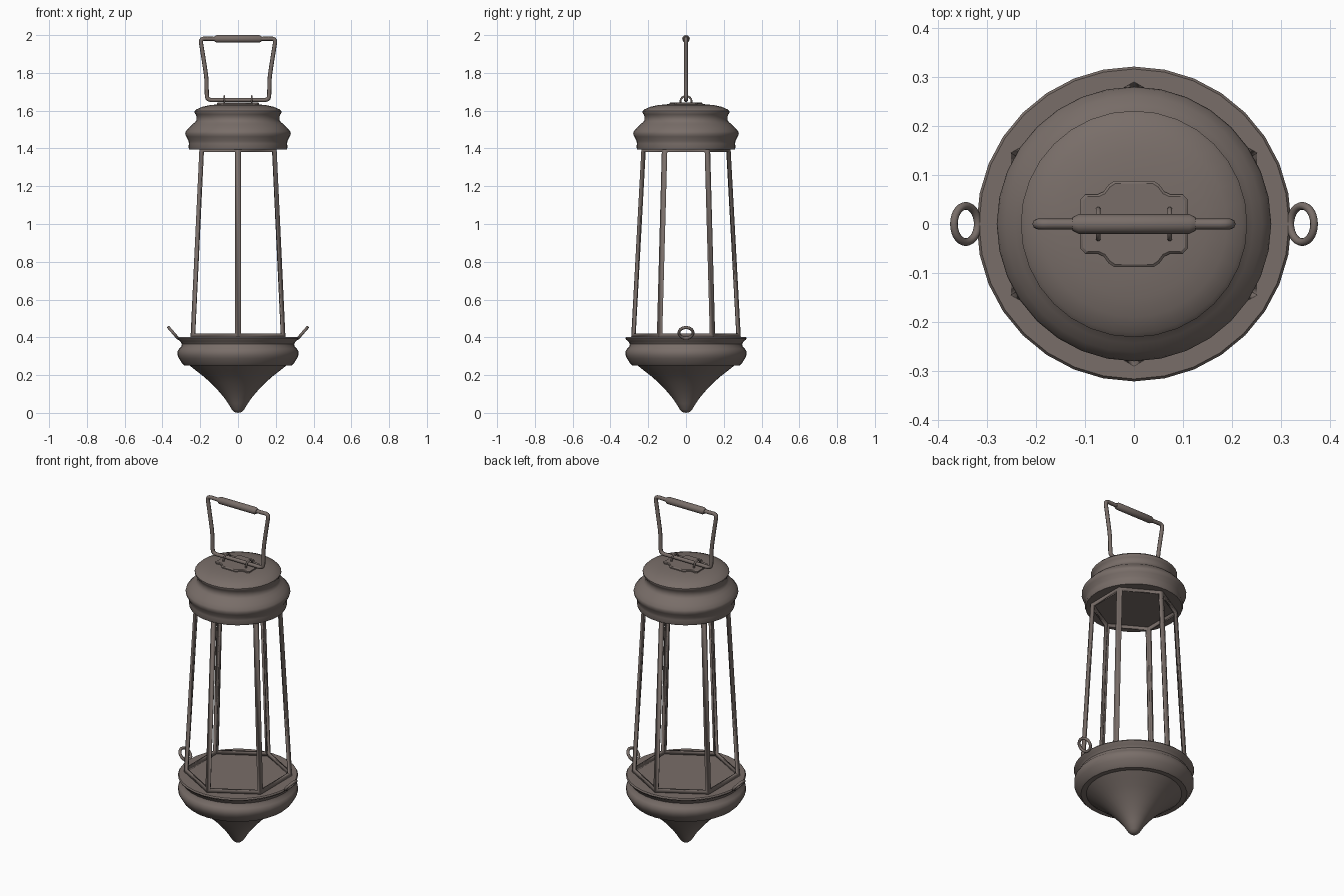
import bpy, bmesh, math
from mathutils import Matrix, Vector

if "Cube" in bpy.data.objects:
    bpy.data.objects.remove(bpy.data.objects["Cube"])

metal = bpy.data.materials.new("brown_grey_metal")
metal.diffuse_color = (0.19, 0.155, 0.14, 1)
metal.use_nodes = True
metal.node_tree.nodes["Principled BSDF"].inputs["Base Color"].default_value = metal.diffuse_color


def finish(name, bm, angle=35):
    mesh = bpy.data.meshes.new(name)
    bm.to_mesh(mesh)
    bm.free()
    mesh.materials.clear()
    mesh.materials.append(metal)
    for p in mesh.polygons:
        p.material_index = 0
    ob = bpy.data.objects.new(name, mesh)
    bpy.context.collection.objects.link(ob)
    bpy.ops.object.select_all(action='DESELECT')
    ob.select_set(True)
    bpy.context.view_layer.objects.active = ob
    bpy.ops.object.shade_smooth_by_angle(angle=math.radians(angle))
    return ob


def lathe_bm(profile, sides):
    """Revolve (radius, z) points around z, first vertex on +y."""
    bm = bmesh.new()
    rings = []
    for r, z in profile:
        rings.append([bm.verts.new((r * math.cos(math.pi / 2 + math.tau * i / sides),
                                    r * math.sin(math.pi / 2 + math.tau * i / sides), z))
                      for i in range(sides)])
    for a, b in zip(rings, rings[1:]):
        for i in range(sides):
            j = (i + 1) % sides
            bm.faces.new((a[i], a[j], b[j], b[i]))
    bmesh.ops.remove_doubles(bm, verts=bm.verts, dist=1e-5)
    return bm


def tube(name, points, radius, cyclic=True):
    """Rounded wire through control points."""
    cu = bpy.data.curves.new(name, 'CURVE')
    cu.dimensions = '3D'
    cu.bevel_depth = radius
    cu.bevel_resolution = 2
    cu.use_fill_caps = True
    sp = cu.splines.new('NURBS')
    sp.points.add(len(points) - 1)
    for p, co in zip(sp.points, points):
        p.co = (*co, 1)
    sp.order_u = 3
    sp.resolution_u = 5
    sp.use_cyclic_u = cyclic
    sp.use_endpoint_u = not cyclic
    tmp = bpy.data.objects.new(name + "_path", cu)
    bpy.context.collection.objects.link(tmp)
    dg = bpy.context.evaluated_depsgraph_get()
    bm = bmesh.new()
    bm.from_mesh(bpy.data.meshes.new_from_object(tmp.evaluated_get(dg)))
    bpy.data.objects.remove(tmp)
    return finish(name, bm, 50)


def ring(name, major, minor, matrix):
    """Torus lying in local xy, placed by a matrix."""
    bm = bmesh.new()
    n, m = 28, 10
    v = [[bm.verts.new(((major + minor * math.cos(math.tau * j / m)) * math.cos(math.tau * i / n),
                        (major + minor * math.cos(math.tau * j / m)) * math.sin(math.tau * i / n),
                        minor * math.sin(math.tau * j / m))) for j in range(m)] for i in range(n)]
    for i in range(n):
        for j in range(m):
            k, l = (i + 1) % n, (j + 1) % m
            bm.faces.new((v[i][j], v[k][j], v[k][l], v[i][l]))
    bm.transform(matrix)
    return finish(name, bm, 60)


# pointed bottom
finish("bottom_point", lathe_bm(
    [(0, 0), (0.018, 0.004), (0.032, 0.017), (0.052, 0.05), (0.075, 0.083), (0.105, 0.118),
     (0.145, 0.16), (0.185, 0.195), (0.22, 0.222), (0.255, 0.25), (0, 0.27)], 32))

# base band
finish("base_band", lathe_bm(
    [(0, 0.25), (0.283, 0.25), (0.296, 0.262), (0.312, 0.288), (0.32, 0.305), (0.32, 0.325),
     (0.312, 0.34), (0.3, 0.352), (0.297, 0.364), (0.304, 0.378), (0.318, 0.388),
     (0.321, 0.395), (0.316, 0.402), (0, 0.402)], 32))

# roof cap
finish("roof_cap", lathe_bm(
    [(0, 1.395), (0.258, 1.395), (0.262, 1.405), (0.26, 1.425), (0.262, 1.44), (0.274, 1.462),
     (0.28, 1.477), (0.277, 1.49), (0.262, 1.508), (0.243, 1.527), (0.228, 1.538),
     (0.22, 1.55), (0.219, 1.566), (0.224, 1.58), (0.231, 1.59), (0.231, 1.597), (0.222, 1.606),
     (0.19, 1.62), (0.15, 1.629), (0.1, 1.634), (0, 1.637)], 32))

# six-sided tapered frame: open panels with posts and rails
bm = lathe_bm([(0.29, 0.402), (0.236, 1.4)], 6)
panels = bm.faces[:]
bmesh.ops.inset_individual(bm, faces=panels, thickness=0.027)
bmesh.ops.delete(bm, geom=panels, context='FACES')
frame = finish("window_frame", bm, 20)
solid = frame.modifiers.new("thickness", 'SOLIDIFY')
solid.thickness = 0.016
solid.offset = -1
solid.use_even_offset = True

# side rings leaning outward
for side, label in ((-1, "left"), (1, "right")):
    ring(label + "_side_ring", 0.037, 0.008,
         Matrix.Translation((side * 0.343, 0, 0.424)) @ Matrix.Rotation(-side * math.radians(49), 4, 'Y'))

# hinge plate on the roof
quarter = [(0.11, 0.05), (0.1, 0.06), (0.075, 0.06), (0.062, 0.066), (0.052, 0.08), (0.04, 0.088)]
outline = (quarter + [(-x, y) for x, y in reversed(quarter)]
           + [(-x, -y) for x, y in quarter] + [(x, -y) for x, y in reversed(quarter)])
bm = bmesh.new()
low = [bm.verts.new((x, y, 1.622)) for x, y in outline]
mid = [bm.verts.new((x, y, 1.64)) for x, y in outline]
top = [bm.verts.new((x * 0.95, y * 0.94, 1.644)) for x, y in outline]
n = len(outline)
for a, b in ((low, mid), (mid, top)):
    for i in range(n):
        bm.faces.new((a[i], a[(i + 1) % n], b[(i + 1) % n], b[i]))
bm.faces.new(top)
bm.faces.new(low[::-1])
finish("hinge_plate", bm, 30)

# hinge loops holding the handle
for side, label in ((-1, "left"), (1, "right")):
    ring(label + "_hinge_loop", 0.03, 0.005,
         Matrix.Translation((side * 0.073, 0, 1.647)) @ Matrix.Rotation(math.pi / 2, 4, 'Y'))

# carrying handle wire
half = [(0.1, 1.657), (0.162, 1.655), (0.166, 1.69), (0.166, 1.77), (0.18, 1.86), (0.192, 1.935),
        (0.2, 1.982), (0.15, 1.98)]
path = half + [(-x, z) for x, z in reversed(half)]
tube("handle_wire", [(x, 0, z) for x, z in path], 0.011)

# handle grip
bm = lathe_bm([(0, -0.125), (0.014, -0.125), (0.02, -0.113), (0.02, 0.113), (0.014, 0.125), (0, 0.125)], 16)
bm.transform(Matrix.Translation((0, 0, 1.98)) @ Matrix.Rotation(math.pi / 2, 4, 'Y'))
finish("handle_grip", bm, 50)
